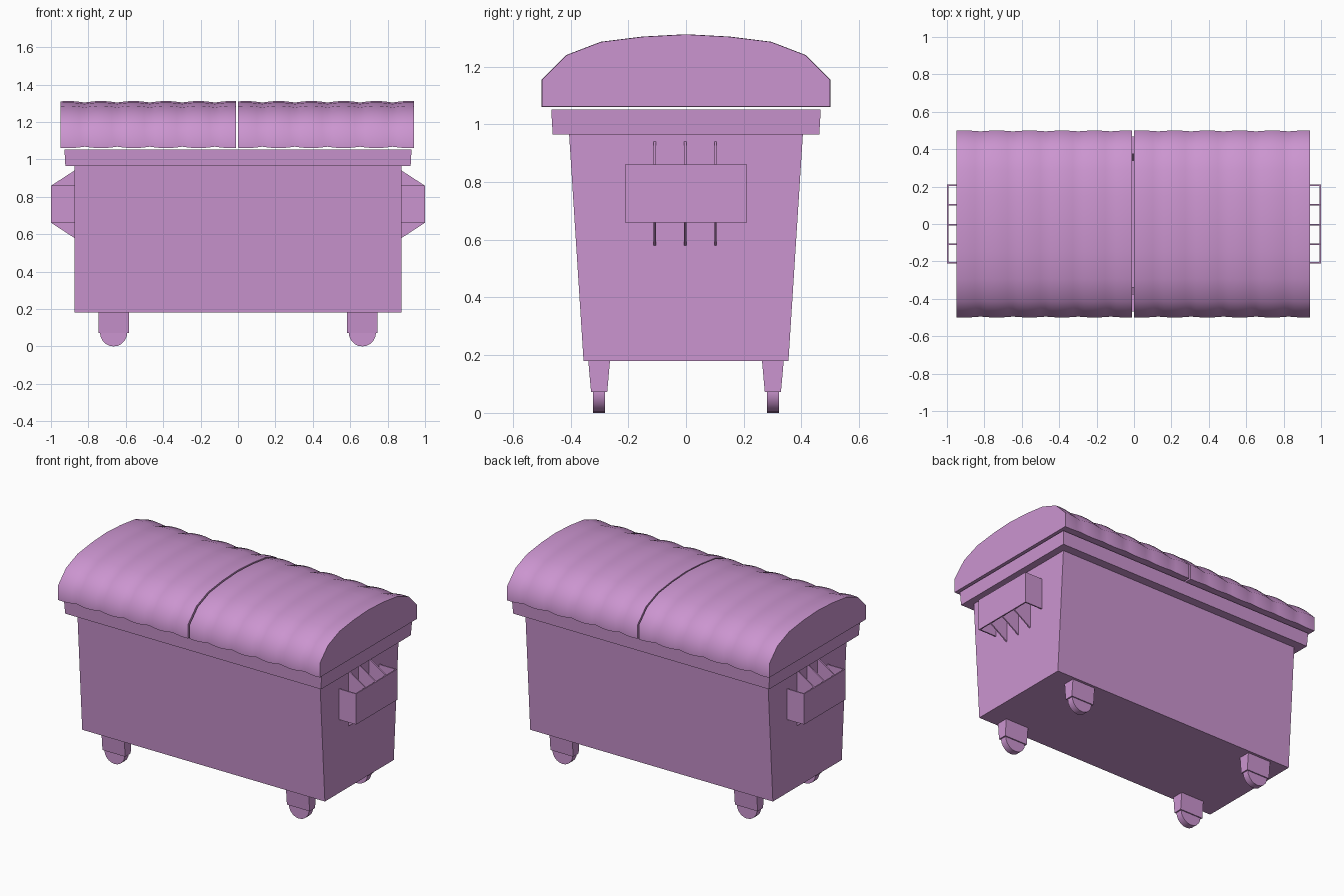
import bpy, bmesh, math

if "Cube" in bpy.data.objects:
    bpy.data.objects.remove(bpy.data.objects["Cube"])

mat = bpy.data.materials.new("purple_paint")
mat.diffuse_color = (0.6, 0.3, 0.63, 1)
mat.use_nodes = True
mat.node_tree.nodes["Principled BSDF"].inputs["Base Color"].default_value = mat.diffuse_color


def finish(name, bm, smooth=None):
    bmesh.ops.recalc_face_normals(bm, faces=bm.faces)
    me = bpy.data.meshes.new(name)
    bm.to_mesh(me)
    bm.free()
    ob = bpy.data.objects.new(name, me)
    bpy.context.collection.objects.link(ob)
    me.materials.append(mat)
    if smooth:
        bpy.ops.object.select_all(action='DESELECT')
        ob.select_set(True)
        bpy.context.view_layer.objects.active = ob
        bpy.ops.object.shade_smooth_by_angle(angle=math.radians(smooth))
    return ob


def loft(name, loops, smooth=None):
    """Skin a list of equal-length point loops and cap both ends."""
    bm = bmesh.new()
    rings = [[bm.verts.new(p) for p in loop] for loop in loops]
    n = len(rings[0])
    for a, b in zip(rings, rings[1:]):
        for i in range(n):
            j = (i + 1) % n
            bm.faces.new((a[i], a[j], b[j], b[i]))
    bm.faces.new(rings[0])
    bm.faces.new(rings[-1])
    return finish(name, bm, smooth)


def rect(hx, hy, z, cx=0, cy=0):
    return [(cx - hx, cy - hy, z), (cx + hx, cy - hy, z),
            (cx + hx, cy + hy, z), (cx - hx, cy + hy, z)]


def box(name, x0, x1, y0, y1, z0, z1):
    cx, cy, hx, hy = (x0 + x1) / 2, (y0 + y1) / 2, abs(x1 - x0) / 2, (y1 - y0) / 2
    return loft(name, [rect(hx, hy, z0, cx, cy), rect(hx, hy, z1, cx, cy)])


# Hollow tapered bin with overhanging rim
loft("bin_body", [
    rect(0.875, 0.355, 0.18), rect(0.875, 0.405, 0.965),
    rect(0.923, 0.462, 0.965), rect(0.928, 0.467, 1.052),
    rect(0.845, 0.375, 1.052), rect(0.845, 0.34, 0.21)])

# Two domed lids with shallow ribs
half = [(0.5, 1.06), (0.5, 1.155), (0.415, 1.24), (0.295, 1.286), (0.15, 1.304)]
profile = half + [(0, 1.312)] + [(-y, z) for y, z in reversed(half)]
PITCH, STEPS = 0.174, 6


def lid(name, x0):
    length, phase = 0.94, 0.13
    xs = {0.0, length}
    k = phase - PITCH
    while k < length:
        xs.update(k + PITCH * s / STEPS for s in range(STEPS)
                  if 0.005 < k + PITCH * s / STEPS < length - 0.005)
        k += PITCH
    loops = []
    for x in sorted(xs):
        bulge = abs(math.sin(math.pi * (x - phase) / PITCH))
        s = 1 - 0.01 * (1 - bulge)
        d = 0.008 * (1 - bulge)
        loops.append([(x0 + x, y * s, z + (d if z < 1.1 else -d)) for y, z in profile])
    loft(name, loops, 50)


lid("lid_left", -0.95)
lid("lid_right", 0.0)

# Side lifting pockets: open box with three gusset plates
T = 0.004
for s, side in ((-1, "left"), (1, "right")):
    box(f"pocket_plate_{side}", s * 0.992, s * 1.0, -0.212, 0.212, 0.66, 0.86)
    for y in (-0.208, 0.208):
        box(f"pocket_end_{side}", s * 0.87, s * 0.995, y - T, y + T, 0.66, 0.86)
    for y in (-0.108, -0.003, 0.102):
        tri = [(0.87, 0.943), (0.875, 0.94), (0.998, 0.86),
               (0.998, 0.66), (0.875, 0.58), (0.87, 0.577)]
        loft(f"pocket_gusset_{side}",
             [[(s * x, y + o, z) for x, z in tri] for o in (-T, T)])

# Casters: tapered housing and wheel
for sx in (-1, 1):
    for sy in (-1, 1):
        cx, cy = sx * 0.665, sy * 0.301
        loft("caster_housing", [rect(0.082, 0.028, 0.072, cx, cy),
                                rect(0.082, 0.038, 0.185, cx, cy)])
        N = 20
        loft("caster_wheel", [
            [(cx + 0.073 * math.cos(2 * math.pi * i / N), cy + o,
              0.073 + 0.073 * math.sin(2 * math.pi * i / N)) for i in range(N)]
            for o in (-0.021, 0.021)], 40)
